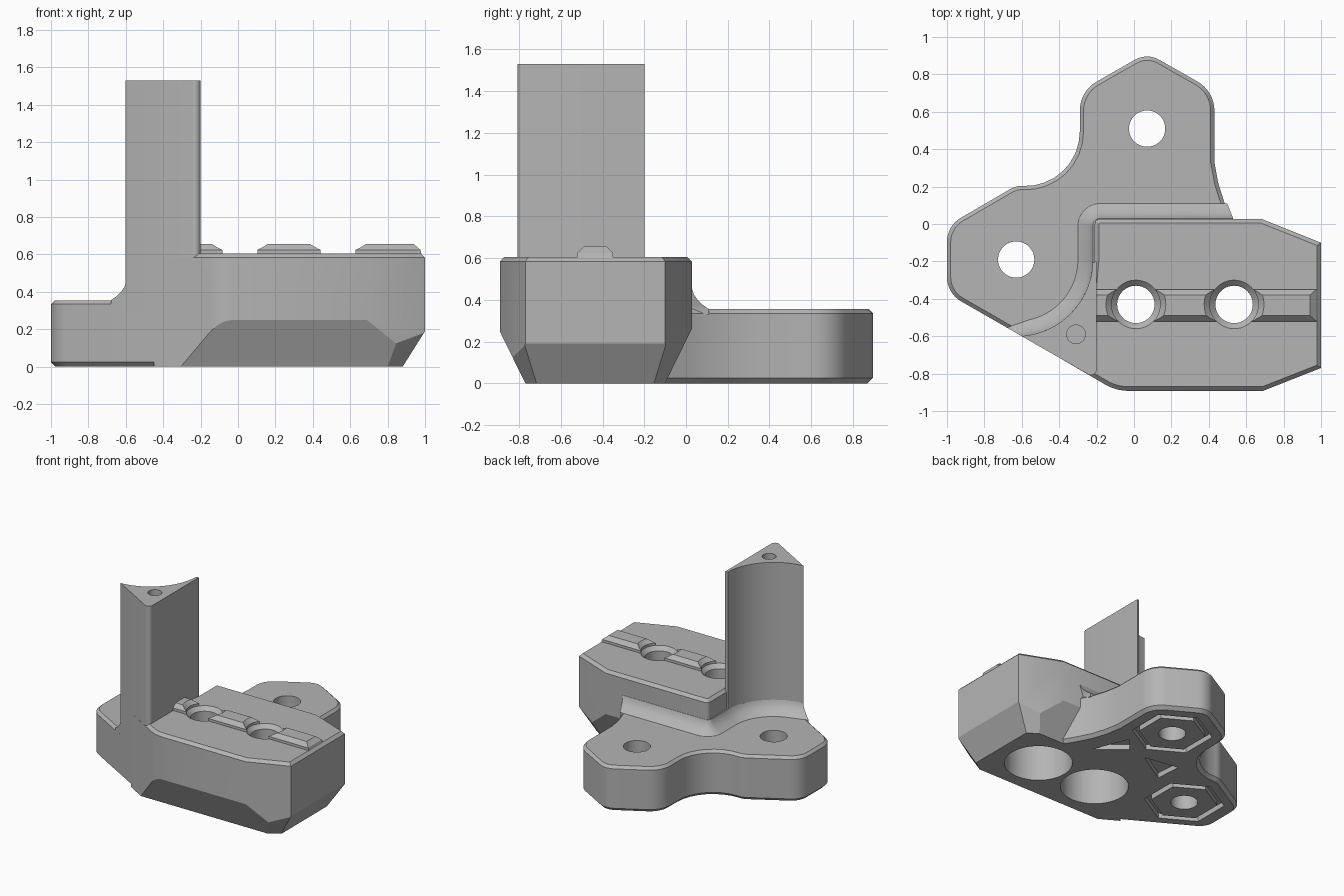
import bpy, bmesh
from math import radians, cos, sin, tan, pi
from mathutils import Vector

if "Cube" in bpy.data.objects:
    bpy.data.objects.remove(bpy.data.objects["Cube"])

grey = bpy.data.materials.new("plain grey")
grey.use_nodes = True
grey.diffuse_color = (0.46, 0.46, 0.46, 1)
grey.node_tree.nodes["Principled BSDF"].inputs["Base Color"].default_value = (0.46, 0.46, 0.46, 1)

LEFT_LUG, BACK_LUG = (-0.63, -0.19), (0.07, 0.51)
BORES = [(0.01, -0.43), (0.535, -0.43)]


def arc(centre, r, a0, a1, n):
    """Points on an arc, angles in degrees."""
    angles = [radians(a0 + (a1 - a0) * i / (n - 1)) for i in range(n)]
    return [(centre[0] + r * cos(a), centre[1] + r * sin(a)) for a in angles]


def circle(centre, r, n=48):
    return arc(centre, r, 0, 360 - 360 / n, n)


def hexagon(centre, r):
    return arc(centre, r, 30, 330, 6)


def rounded(corners, n=9):
    """Outline from (x, y, radius) corners."""
    out = []
    for i, (x, y, r) in enumerate(corners):
        c = Vector((x, y, 0))
        if r == 0:
            out.append((x, y))
            continue
        u = (Vector((*corners[i - 1][:2], 0)) - c).normalized()
        v = (Vector((*corners[(i + 1) % len(corners)][:2], 0)) - c).normalized()
        half = u.angle(v) / 2
        p0, p1 = c + u * r / tan(half), c + v * r / tan(half)
        mid = c + (u + v).normalized() * r / sin(half)
        a, b = (p0 - mid).normalized(), (p1 - mid).normalized()
        out += [(mid + a.slerp(b, k / (n - 1)) * r).to_2d()[:] for k in range(n)]
    return out


def loft(name, rings, closed=False, top=0, bottom=0, planes=()):
    """Skin (outline, z) rings; bevel the end rims; trim by planes."""
    bm = bmesh.new()
    loops = [[bm.verts.new((x, y, z)) for x, y in pts] for pts, z in rings]
    pairs = list(zip(loops, loops[1:]))
    if closed:
        pairs.append((loops[-1], loops[0]))
    else:
        bm.faces.new(loops[0][::-1])
        bm.faces.new(loops[-1])
    for a, b in pairs:
        for i in range(len(a)):
            j = (i + 1) % len(a)
            bm.faces.new((a[i], a[j], b[j], b[i]))
    bmesh.ops.recalc_face_normals(bm, faces=bm.faces)
    for width, z in ((top, rings[-1][1]), (bottom, rings[0][1])):
        if width:
            rim = [e for e in bm.edges if all(abs(v.co.z - z) < 1e-5 for v in e.verts)]
            bmesh.ops.bevel(bm, geom=rim, offset=width, segments=1, profile=0.5, affect='EDGES')
    for point, normal in planes:
        bmesh.ops.bisect_plane(bm, geom=bm.verts[:] + bm.edges[:] + bm.faces[:], plane_co=point,
                               plane_no=Vector(normal).normalized(), clear_outer=True)
        bmesh.ops.holes_fill(bm, edges=[e for e in bm.edges if e.is_boundary], sides=0)
    bmesh.ops.recalc_face_normals(bm, faces=bm.faces)
    mesh = bpy.data.meshes.new(name)
    bm.to_mesh(mesh)
    bm.free()
    mesh.materials.append(grey)
    obj = bpy.data.objects.new(name, mesh)
    bpy.context.collection.objects.link(obj)
    return obj


def prism(name, outline, z0, z1, **kw):
    return loft(name, [(outline, z0), (outline, z1)], **kw)


def activate(obj):
    bpy.ops.object.select_all(action='DESELECT')
    obj.select_set(True)
    bpy.context.view_layer.objects.active = obj


def cut(obj, cutters):
    activate(obj)
    for c in cutters:
        mod = obj.modifiers.new("cut", 'BOOLEAN')
        mod.operation, mod.solver, mod.object = 'DIFFERENCE', 'EXACT', c
        bpy.ops.object.modifier_apply(modifier=mod.name)


# Two-lobed base plate
base = prism("base_plate", rounded([
    (-1, -0.37, 0.15), (-1, -0.01, 0.15), (-0.63, 0.205, 0.12), (-0.29, 0.19, 0.29),
    (-0.29, 0.71, 0.18), (0.07, 0.915, 0.13), (0.43, 0.71, 0.18), (0.43, 0.33, 0),
    (0.45, 0.22, 0), (0.485, 0.11, 0), (0.53, 0.02, 0), (0.6, -0.1, 0),
    (0.3, -0.5, 0), (-0.3, -0.772, 0)]), 0, 0.355, top=0.02, bottom=0.025)

# Raised block with sloped underside edges
block = prism("raised_block", rounded([
    (-0.21, 0.028, 0.03), (0.68, 0.028, 0), (1, -0.1, 0), (1, -0.77, 0), (0.69, -0.892, 0),
    (-0.096, -0.892, 0.25), (-0.45, -0.686, 0), (-0.24, -0.5, 0), (-0.21, -0.2, 0)]),
    0, 0.605, top=0.022, planes=[
        ((0, -0.77, 0), (0, -0.245, -0.12)), ((0, -0.1, 0), (0, 0.245, -0.12)),
        ((0.88, 0, 0), (0.19, 0, -0.12)),
        ((0.8, -0.77, 0), (0.109, -0.162, -0.119)), ((0.8, -0.1, 0), (0.109, 0.162, -0.119))])

# Upright post with a hollow face around the left lug
post = prism("upright_post", arc(LEFT_LUG, 0.41, -86, -2, 24) + rounded(
    [(-0.2, -0.2, 0), (-0.2, -0.83, 0.03), (-0.6, -0.6, 0)])[:-1] + [(-0.6, -0.6)], 0.3, 1.53)


# Coved skirt where the post and block meet the plate
def skirt_outline(off):
    return ([(-0.6 - off, -0.6 + 0.575 * off)] + arc(LEFT_LUG, 0.41 - off, -78, 0, 20)
            + arc((-0.18, -0.01), 0.04 + off, 180, 90, 8)
            + [(0.53 - 0.4 * off, 0.03 + off), (0.5, -0.05), (-0.19, -0.05), (-0.21, -0.65), (-0.3, -0.77)])


skirt = loft("coved_skirt", [(skirt_outline(o), z) for o, z in
             ((0.08, 0.33), (0.08, 0.355), (0.05, 0.376), (0.025, 0.4), (0.008, 0.425), (0, 0.45))])

# Raised rail along the block, with chamfered sides and end
rail = loft("top_rail", [
    ([(-0.2, -0.52), (0.985, -0.52), (0.985, -0.35), (-0.2, -0.35)], 0.59),
    ([(-0.2, -0.52), (0.975, -0.52), (0.975, -0.35), (-0.2, -0.35)], 0.625),
    ([(-0.2, -0.49), (0.94, -0.49), (0.94, -0.38), (-0.2, -0.38)], 0.655)])

# Cutters: stepped bores, lug holes, post hole, underside grooves and pockets
bores = [loft("bore_cutter", [(circle(c, r), z) for r, z in (
    (0.245, -0.1), (0.245, 0.38), (0.1, 0.38), (0.1, 0.575), (0.13, 0.605),
    (0.13, 0.625), (0.175, 0.67))]) for c in BORES]
lug_holes = [prism("lug_hole_cutter", circle(c, 0.097), -0.1, 0.5) for c in (LEFT_LUG, BACK_LUG)]
post_hole = prism("post_hole_cutter", circle((-0.31, -0.59), 0.05, 24), 1.2, 1.6)
grooves = [loft("groove_cutter", [(hexagon(c, r), z) for r, z in (
    (0.29, -0.05), (0.29, 0.04), (0.24, 0.04), (0.24, -0.05))], closed=True)
    for c in (LEFT_LUG, BACK_LUG)]
pockets = [prism("pocket_cutter", tri, -0.05, 0.04) for tri in (
    [(0, 0.12), (-0.275, 0.165), (-0.26, -0.04)], [(0.37, -0.04), (0.255, 0.25), (0.16, 0.14)])]

cut(base, bores + lug_holes + grooves + pockets)
cut(block, bores + pockets)
cut(skirt, bores)
cut(rail, bores)
cut(post, [post_hole])

for c in bores + lug_holes + [post_hole] + grooves + pockets:
    bpy.data.objects.remove(c)

# Smooth curved walls, keep chamfers crisp
for part in (base, block, post, skirt, rail):
    activate(part)
    bpy.ops.object.shade_smooth_by_angle(angle=radians(25))
